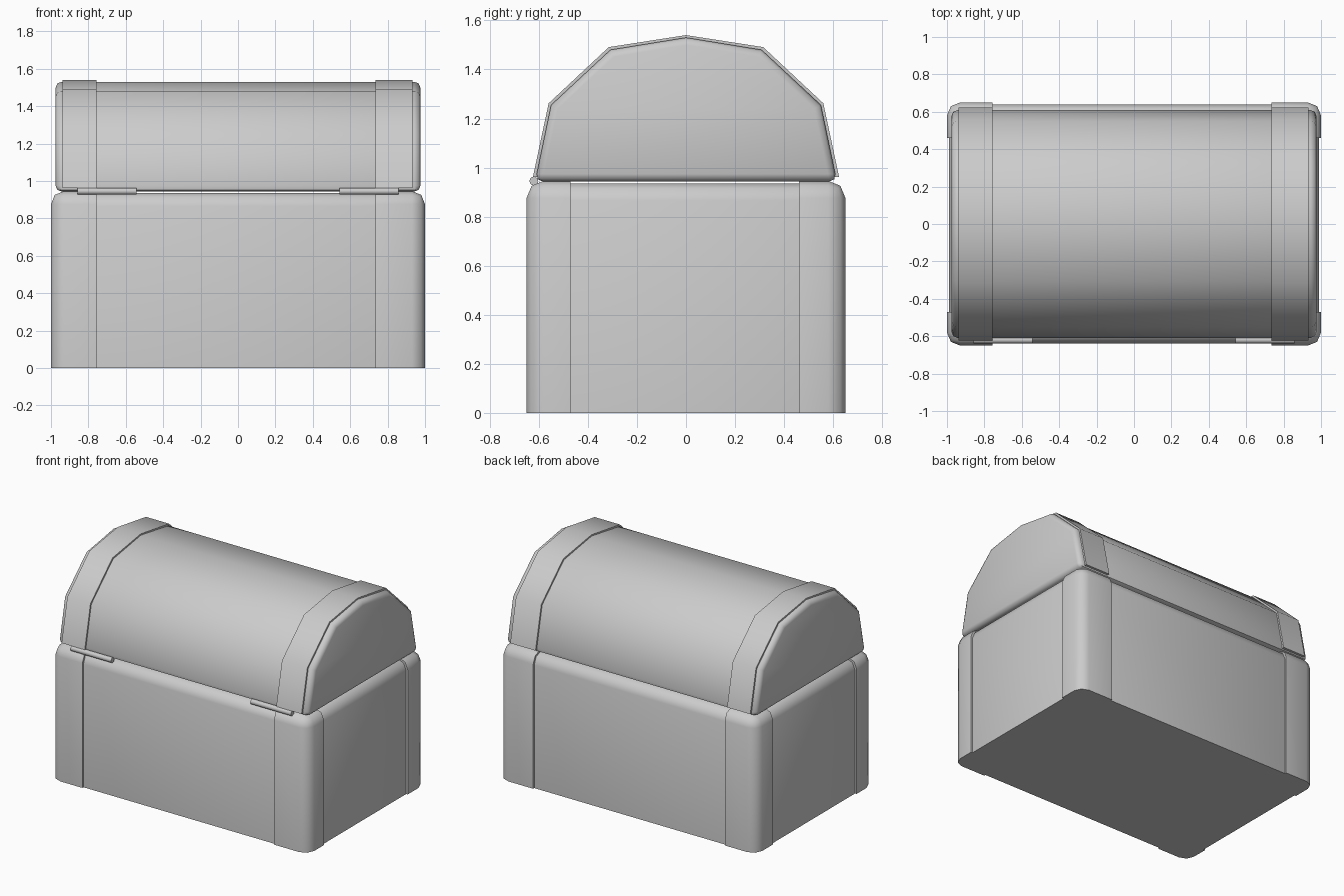
import bpy, bmesh, math
from mathutils import Vector

if "Cube" in bpy.data.objects:
    bpy.data.objects.remove(bpy.data.objects["Cube"])

GREY = (0.6, 0.6, 0.6, 1)
grey = bpy.data.materials.new("plain grey")
grey.use_nodes = True
grey.diffuse_color = GREY
grey.node_tree.nodes["Principled BSDF"].inputs["Base Color"].default_value = GREY


def finish(bm, name):
    bmesh.ops.recalc_face_normals(bm, faces=bm.faces)
    mesh = bpy.data.meshes.new(name)
    bm.to_mesh(mesh)
    bm.free()
    mesh.materials.append(grey)
    obj = bpy.data.objects.new(name, mesh)
    bpy.context.collection.objects.link(obj)
    bpy.ops.object.select_all(action="DESELECT")
    obj.select_set(True)
    bpy.context.view_layer.objects.active = obj
    bpy.ops.object.shade_smooth_by_angle(angle=math.radians(50))
    return obj


def rounded_box(hx, hy, top, radius):
    """Box on the floor, rounded everywhere except around its base."""
    bm = bmesh.new()
    bmesh.ops.create_cube(bm, size=2)
    for v in bm.verts:
        v.co = (v.co.x * hx, v.co.y * hy, top if v.co.z > 0 else 0)
    edges = [e for e in bm.edges if any(v.co.z > 0 for v in e.verts)]
    bmesh.ops.bevel(bm, geom=edges, offset=radius, segments=2,
                    profile=0.5, affect="EDGES")
    return bm


def keep_beyond(bm, point, normal):
    """Cut away everything behind a plane and close the cut."""
    geom = bm.verts[:] + bm.edges[:] + bm.faces[:]
    cut = bmesh.ops.bisect_plane(bm, geom=geom, plane_co=point,
                                 plane_no=normal, clear_inner=True)
    edges = [g for g in cut["geom_cut"] if isinstance(g, bmesh.types.BMEdge)]
    bmesh.ops.holes_fill(bm, edges=edges)


def prism(profile, x0, x1):
    """Extrude a (y, z) outline along x."""
    bm = bmesh.new()
    face = bm.faces.new([bm.verts.new((x0, y, z)) for y, z in profile])
    out = bmesh.ops.extrude_face_region(bm, geom=[face])
    verts = [g for g in out["geom"] if isinstance(g, bmesh.types.BMVert)]
    bmesh.ops.translate(bm, verts=verts, vec=(x1 - x0, 0, 0))
    bmesh.ops.recalc_face_normals(bm, faces=bm.faces)
    return bm


def mirrored(half):
    return half + [(-y, z) for y, z in reversed(half) if y != 0]


# Chest body
finish(rounded_box(0.988, 0.638, 0.936, 0.07), "chest_body")

# Corner guards wrapped round the upright edges
for sx, side in ((1, "left"), (-1, "right")):
    for sy, end in ((1, "back"), (-1, "front")):
        bm = rounded_box(1.0, 0.65, 0.946, 0.07)
        keep_beyond(bm, Vector((0.735 if sx > 0 else -0.757, 0, 0)),
                    Vector((sx, 0, 0)))
        keep_beyond(bm, Vector((0, 0.46 if sy > 0 else -0.47, 0)),
                    Vector((0, sy, 0)))
        finish(bm, f"corner_guard_{end}_{side}")

# Arched lid with softened ends and rim
lid_half = [(0.615, 0.944), (0.55, 1.255), (0.308, 1.48), (0, 1.53)]
bm = prism(mirrored(lid_half), -0.975, 0.975)
rim = [e for e in bm.edges
       if abs(e.verts[0].co.x - e.verts[1].co.x) < 0.01
       or all(v.co.z < 0.95 for v in e.verts)]
bmesh.ops.bevel(bm, geom=rim, offset=0.03, segments=2, profile=0.5,
                affect="EDGES")
finish(bm, "lid")

# Straps over the lid
outer = [(0.624, 0.962), (0.56, 1.262), (0.315, 1.491), (0, 1.54)]
inner = [(0.59, 0.962), (0.53, 1.24), (0.3, 1.46), (0, 1.505)]
strap = mirrored(outer) + list(reversed(mirrored(inner)))
for name, x0, x1 in (("left", 0.735, 0.932), ("right", -0.757, -0.937)):
    finish(prism(strap, x0, x1), f"lid_strap_{name}")

# Hinge pins
for name, x in (("left", 0.7), ("right", -0.7)):
    pin = [(-0.62 + 0.018 * math.cos(a * math.tau / 12),
            0.945 + 0.018 * math.sin(a * math.tau / 12)) for a in range(12)]
    finish(prism(pin, x - 0.158, x + 0.158), f"hinge_pin_{name}")
